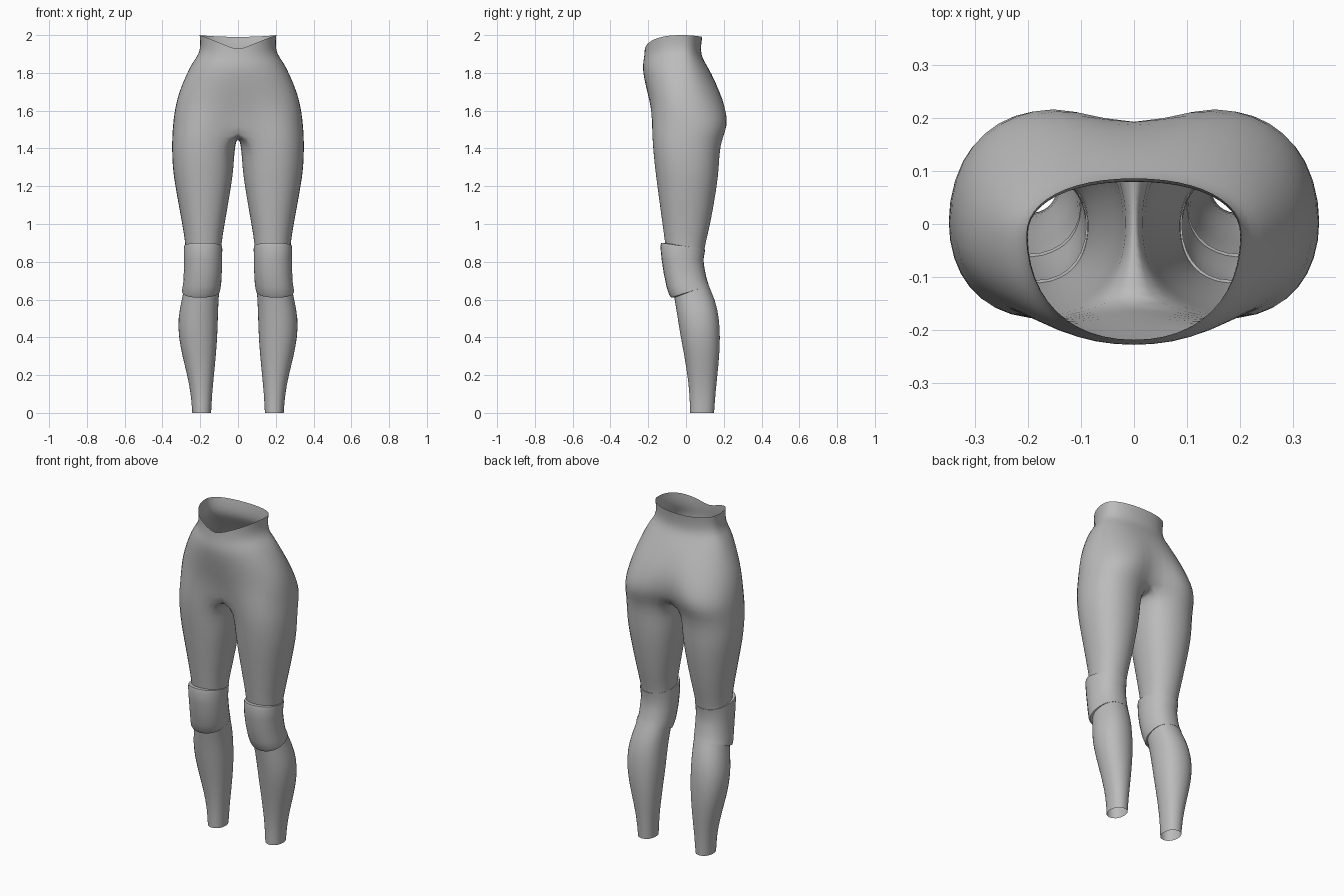
import bpy, bmesh
from math import sin, cos, pi, radians, copysign

cube = bpy.data.objects.get("Cube")
if cube:
    bpy.data.objects.remove(cube)

fabric = bpy.data.materials.new("grey fabric")
fabric.use_nodes = True
GREY = (0.5, 0.5, 0.5, 1)
fabric.diffuse_color = GREY
fabric.node_tree.nodes["Principled BSDF"].inputs["Base Color"].default_value = GREY

OUTER, INNER = 12, 8            # segments on the outer and inner side of a leg
SPLIT = radians(126)            # angle where the inner side begins

# height, half width, front, back, share of leg shape, cleft depth at the back
HIPS = [
    (2.0, .205, -.22, .087, 0, 0),
    (1.95, .2, -.222, .08, 0, 0),
    (1.9, .208, -.227, .08, 0, 0),
    (1.86, .24, -.23, .1, 0, 0),
    (1.8, .272, -.23, .135, 0, 0),
    (1.7, .315, -.21, .19, .1, .01),
    (1.62, .335, -.195, .22, .35, .02),
    (1.55, .345, -.188, .23, .7, .03),
    (1.49, .35, -.183, .215, .95, .03),
]
# height, outer x, inner x, front, back
LEG = [
    (1.42, .353, .016, -.18, .183),
    (1.3, .35, .022, -.168, .178),
    (1.2, .335, .035, -.155, .167),
    (1.0, .297, .07, -.127, .132),
    (.9, .28, .088, -.113, .105),
    (.8, .275, .09, -.1, .087),
    (.7, .277, .094, -.08, .108),
    (.6, .3, .103, -.062, .158),
    (.5, .32, .106, -.046, .178),
    (.4, .316, .109, -.03, .183),
    (.3, .296, .117, -.01, .178),
    (.2, .27, .127, .006, .168),
    (.1, .25, .137, .018, .157),
    (0, .243, .142, .02, .15),
]


def soft(v):
    """Slightly squared circle coordinate."""
    return copysign(abs(v) ** .92, v)


def leg_point(a, outer, inner, front, back):
    rx, ry = (outer - inner) / 2, (back - front) / 2
    return inner + rx + rx * soft(cos(a)), front + ry + ry * soft(sin(a))


def leg_angles():
    out = [-SPLIT + 2 * SPLIT * i / OUTER for i in range(OUTER + 1)]
    inn = [SPLIT + (2 * pi - 2 * SPLIT) * i / INNER for i in range(1, INNER)]
    return out + inn


def leg_at(z):
    """Interpolated leg measurements at a height."""
    for hi, lo in zip(LEG, LEG[1:]):
        if lo[0] <= z <= hi[0]:
            t = (hi[0] - z) / (hi[0] - lo[0])
            return [p + (q - p) * t for p, q in zip(hi[1:], lo[1:])]


def bridge(bm, a, b, closed):
    n = len(a)
    for i in range(n if closed else n - 1):
        j = (i + 1) % n
        bm.faces.new((a[i], b[i], b[j], a[j]))


def finish(bm, name, smooth_levels, merge):
    bmesh.ops.recalc_face_normals(bm, faces=bm.faces)
    # face outwards, judged by the face farthest from the middle
    bm.faces.ensure_lookup_table()
    far = max(bm.faces, key=lambda f: f.calc_center_median().x)
    if far.normal.x < 0:
        bmesh.ops.reverse_faces(bm, faces=bm.faces)
    mesh = bpy.data.meshes.new(name)
    bm.to_mesh(mesh)
    bm.free()
    mesh.materials.append(fabric)
    ob = bpy.data.objects.new(name, mesh)
    bpy.context.collection.objects.link(ob)
    mirror = ob.modifiers.new("mirror", 'MIRROR')
    mirror.use_clip = mirror.use_mirror_merge = merge
    if smooth_levels:
        ob.modifiers.new("smooth", 'SUBSURF').levels = smooth_levels
        ob.modifiers["smooth"].render_levels = smooth_levels
    bpy.ops.object.select_all(action='DESELECT')
    ob.select_set(True)
    bpy.context.view_layer.objects.active = ob
    bpy.ops.object.shade_smooth_by_angle(angle=radians(50))


# Leggings: hip rings that split into a leg at the crotch
bm = bmesh.new()
rings = []
for z, half, front, back, share, cleft in HIPS:
    ring = []
    for i in range(OUTER + 1):
        t = pi * i / OUTER
        cy = -.02
        reach = cy - front if i < OUTER / 2 else back - cy
        px, py = half * soft(sin(t)), cy - reach * soft(cos(t))
        lx, ly = leg_point(-SPLIT + 2 * SPLIT * i / OUTER, half, 0, front, back)
        x, y = px + (lx - px) * share, py + (ly - py) * share
        if i in (0, OUTER):
            x = 0
        if i == OUTER:
            y -= cleft
        # V shaped dip of the front waist rim, fading out below
        dip = max(0, 1 - x / .2) if i < OUTER / 2 else .12 * sin(t + pi / 2) ** 2
        fade = max(0, (z - 1.8) / .2)
        ring.append(bm.verts.new((x, y, z - .08 * dip * fade)))
    rings.append(ring)
for a, b in zip(rings, rings[1:]):
    bridge(bm, a, b, False)

# Crotch arch from back to front along the centre line
hip = rings[-1]
start, end = hip[-1].co, hip[0].co
arch = []
for i in range(1, INNER):
    p = start.lerp(end, i / INNER)
    p.z -= .03 * sin(pi * i / INNER)
    arch.append(bm.verts.new(p))
top = hip + arch
for row in LEG:
    ring = [bm.verts.new((*leg_point(a, *row[1:]), row[0])) for a in leg_angles()]
    bridge(bm, top, ring, True)
    top = ring
finish(bm, "leggings", 1, True)

# Knee sleeves: padded at the front, thin and shorter at the back
bm = bmesh.new()
last = None
SIDES = 28
# position from top to bottom, thickness share
for t, thick in [(0, -.3), (0, .75), (.06, 1), (.3, 1.1), (.55, 1.2),
                 (.8, 1.15), (.95, .9), (1, .6), (1, -.3)]:
    ring = []
    for i in range(SIDES):
        a = 2 * pi * i / SIDES
        ahead = (1 - sin(a)) / 2
        high, low = .865 + .035 * ahead, .68 - .07 * ahead
        z = high + (low - high) * t
        outer, inner, front, back = leg_at(z)
        pad = thick * (.003 + .022 * ahead ** 1.5)
        x, y = leg_point(a, outer + pad * .8, inner - pad * .5, front - pad, back + .003 * thick)
        ring.append(bm.verts.new((x, y, z)))
    if last:
        bridge(bm, last, ring, True)
    last = ring
finish(bm, "knee_sleeves", 0, False)
